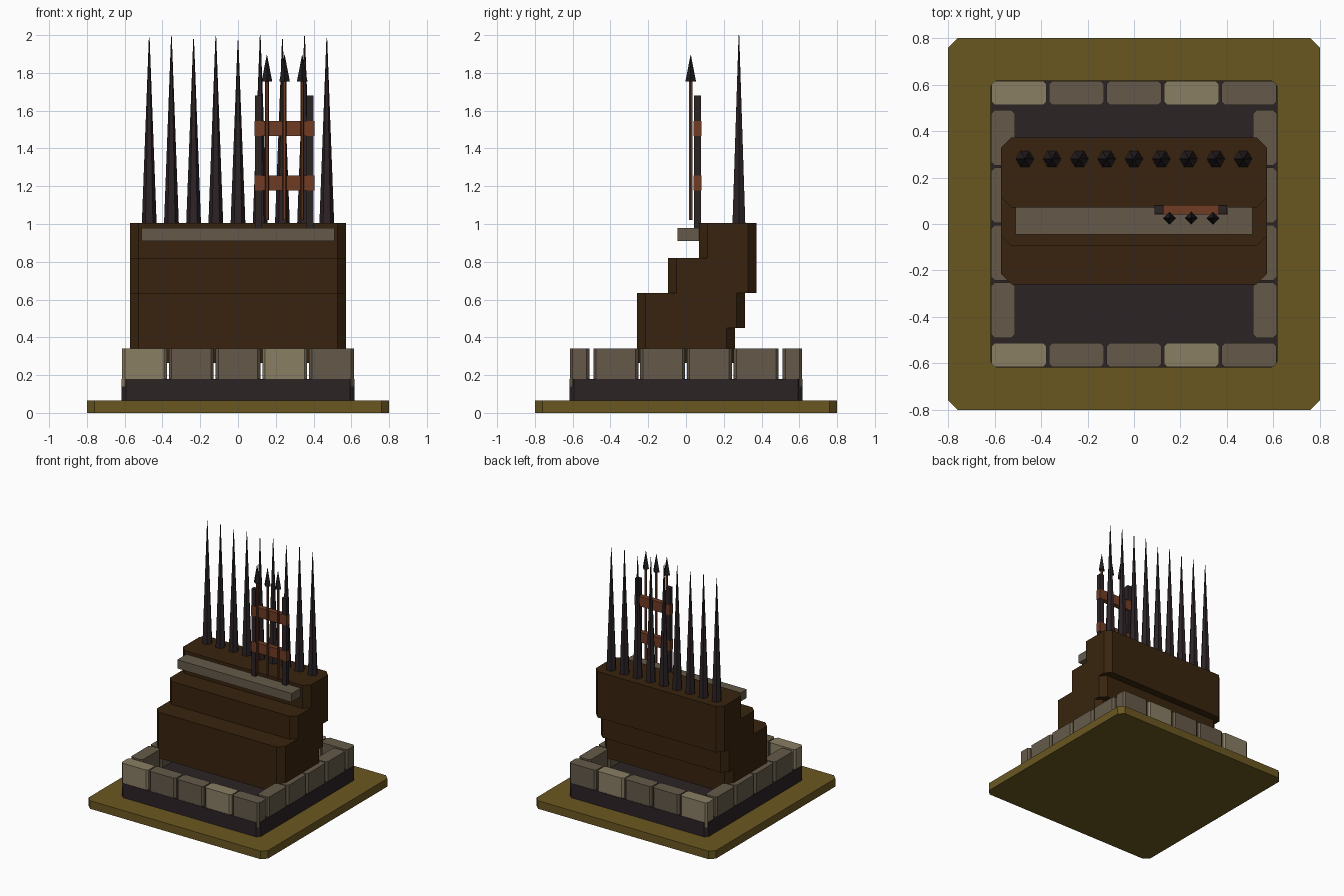
import bpy, bmesh, math

if "Cube" in bpy.data.objects:
    bpy.data.objects.remove(bpy.data.objects["Cube"])


def material(name, r, g, b):
    lin = [(c / 255 / 12.92) if c < 10 else ((c / 255 + 0.055) / 1.055) ** 2.4 for c in (r, g, b)]
    m = bpy.data.materials.new(name)
    m.diffuse_color = (*lin, 1)
    m.use_nodes = True
    m.node_tree.nodes["Principled BSDF"].inputs["Base Color"].default_value = m.diffuse_color
    return m


OLIVE = material("olive ground", 106, 87, 33)
DARK = material("dark iron", 44, 35, 37)
STONE = material("grey stone", 101, 90, 74)
PALE = material("pale stone", 138, 126, 100)
BROWN = material("dark brown earth", 56, 36, 14)
RUST = material("rusty wood", 112, 60, 36)
HEAD = material("spear steel", 32, 29, 32)


def finish(name, bm, mat):
    bmesh.ops.recalc_face_normals(bm, faces=bm.faces)
    me = bpy.data.meshes.new(name)
    bm.to_mesh(me)
    bm.free()
    me.materials.append(mat)
    ob = bpy.data.objects.new(name, me)
    bpy.context.collection.objects.link(ob)
    return ob


def block(name, mat, x0, x1, y0, y1, z0, z1, cut=0.0):
    """Box whose four upright edges are chamfered by cut."""
    if cut:
        pts = [(x0 + cut, y0), (x1 - cut, y0), (x1, y0 + cut), (x1, y1 - cut),
               (x1 - cut, y1), (x0 + cut, y1), (x0, y1 - cut), (x0, y0 + cut)]
    else:
        pts = [(x0, y0), (x1, y0), (x1, y1), (x0, y1)]
    bm = bmesh.new()
    face = bm.faces.new([bm.verts.new((x, y, z0)) for x, y in pts])
    ext = bmesh.ops.extrude_face_region(bm, geom=[face])
    top = [v for v in ext["geom"] if isinstance(v, bmesh.types.BMVert)]
    bmesh.ops.translate(bm, verts=top, vec=(0, 0, z1 - z0))
    # the extrusion may drop the starting face, so close any open rim
    rim = [e for e in bm.edges if e.is_boundary]
    if rim:
        bmesh.ops.holes_fill(bm, edges=rim, sides=0)
    return finish(name, bm, mat)


def cone(name, mat, x, y, z0, z1, r0, r1, sides):
    """Upright low-poly cone with a corner pointing along x."""
    bm = bmesh.new()
    rings = []
    for r, z in ((r0, z0), (r1, z1)):
        rings.append([bm.verts.new((x + r * math.cos(2 * math.pi * i / sides),
                                    y + r * math.sin(2 * math.pi * i / sides), z))
                      for i in range(sides)])
        bm.faces.new(rings[-1])
    for i in range(sides):
        j = (i + 1) % sides
        bm.faces.new((rings[0][i], rings[0][j], rings[1][j], rings[1][i]))
    return finish(name, bm, mat)


# ground plate and foundation
block("ground_plate", OLIVE, -0.8, 0.8, -0.8, 0.8, 0, 0.065, 0.04)
block("foundation", DARK, -0.618, 0.618, -0.618, 0.618, 0.06, 0.18, 0.025)

# ring of kerb stones
W = 0.119
for i in range(5):
    cx = (i - 2) * 0.2475
    for side, label in ((-1, "front"), (1, "back")):
        ya, yb = sorted((side * 0.512, side * 0.615))
        block(f"{label}_stone_{i + 1}", PALE if i in (0, 3) else STONE,
              cx - W, cx + W, ya, yb, 0.14, 0.34, 0.015)
for i in range(4):
    cy = (i - 1.5) * 0.2475
    for side, label in ((-1, "left"), (1, "right")):
        xa, xb = sorted((side * 0.512, side * 0.615))
        block(f"{label}_stone_{i + 1}", STONE, xa, xb, cy - W, cy + W, 0.14, 0.34, 0.015)

# three stepped earth tiers leaning backwards
for i, (ya, yb) in enumerate(((-0.26, 0.26), (-0.095, 0.3125), (0.07, 0.373))):
    z = 0.265 + 0.185 * i
    block(f"tier_{i + 1}", BROWN, -0.572, 0.572, ya, yb, z, z + 0.37, 0.045)

# stone ledge
block("ledge", STONE, -0.51, 0.51, -0.045, 0.075, 0.91, 0.98)

# row of tall spikes
tips = (1.988, 1.992, 1.98, 1.995, 1.972, 2.0, 1.98, 1.995, 1.985)
for i, tip in enumerate(tips):
    cone(f"spike_{i + 1}", DARK, (i - 4) * 0.1175, 0.28, 0.98, tip, 0.04, 0.002, 6)

# spear rack: posts and rails
for i, x in enumerate((0.108, 0.382)):
    block(f"rack_post_{i + 1}", DARK, x - 0.019, x + 0.019, 0.043, 0.079, 0.98, 1.68)
for i, z in enumerate((1.217, 1.505)):
    block(f"rack_rail_{i + 1}", RUST, 0.088, 0.404, 0.041, 0.081, z - 0.04, z + 0.04)

# spears
for i in range(3):
    x = 0.153 + i * 0.0935
    cone(f"spear_shaft_{i + 1}", RUST, x, 0.025, 1.02, 1.77, 0.01, 0.01, 6)
    cone(f"spear_head_{i + 1}", HEAD, x, 0.025, 1.755, 1.895, 0.028, 0.001, 4)
